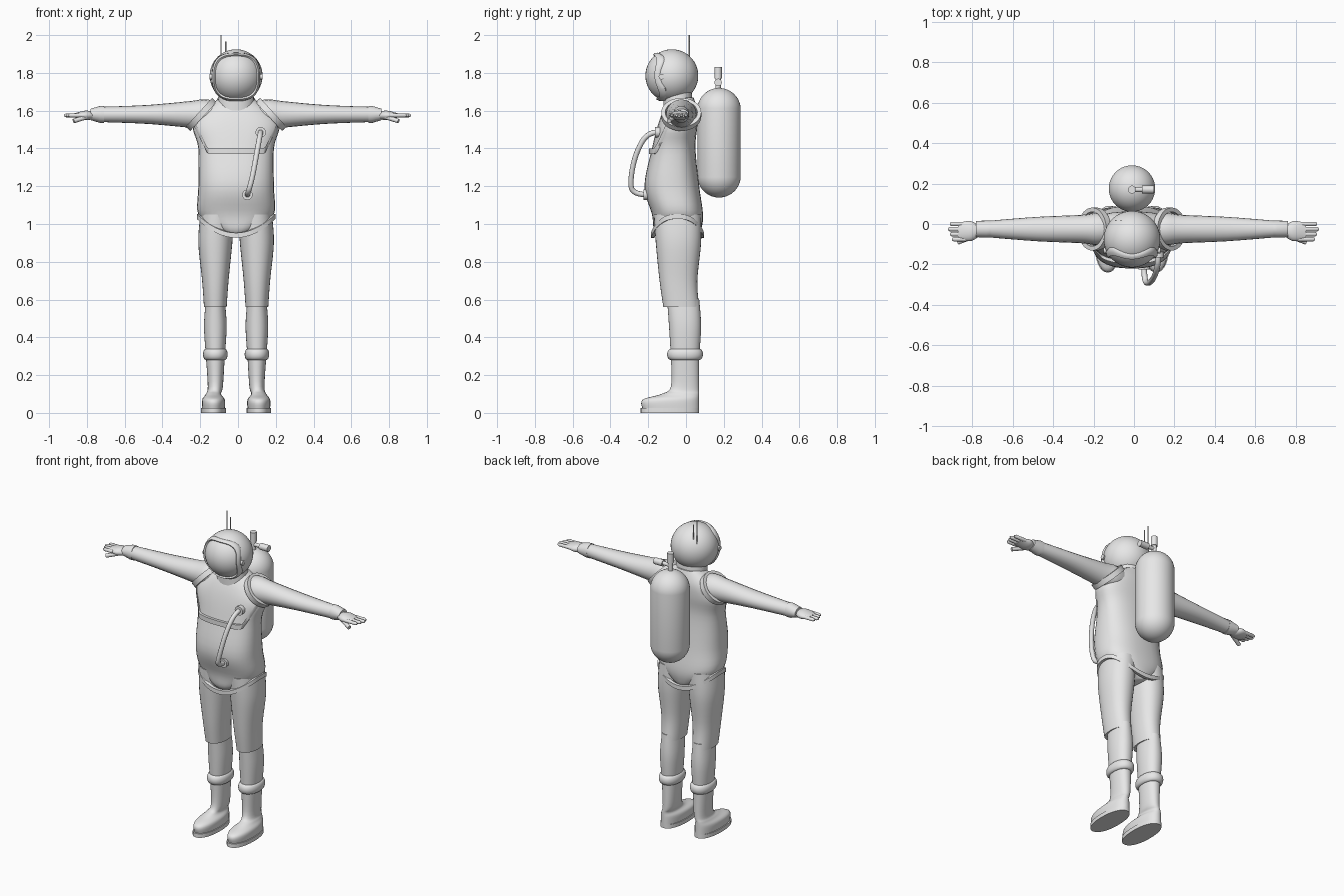
import bpy, bmesh
from math import sin, cos, pi, sqrt, radians
from mathutils import Vector

default_cube = bpy.data.objects.get("Cube")
if default_cube:
    bpy.data.objects.remove(default_cube, do_unlink=True)

suit = bpy.data.materials.new("suit_grey")
suit.use_nodes = True
grey = (.8, .8, .8, 1)
suit.diffuse_color = grey
suit.node_tree.nodes["Principled BSDF"].inputs["Base Color"].default_value = grey

MIDDLE = Vector((-.01, 0, 0))   # centre line of the body
SIDES = {"left": 1, "right": -1}


def power(value, exponent):
    return abs(value) ** (2 / exponent) * (1 if value >= 0 else -1)


def around(count):
    """Cosine and sine pairs round a full turn."""
    turns = [2 * pi * i / count for i in range(count)]
    return [(cos(t), sin(t)) for t in turns]


def blend(rows, steps=5):
    """Pass a smooth curve through a few sections."""
    rows = [Vector(row) for row in rows]
    padded = [rows[0]] + rows + [rows[-1]]
    dense = []
    for before, start, end, after in zip(padded, padded[1:], padded[2:], padded[3:]):
        leave, arrive = (end - before) / 2, (after - start) / 2
        for step in range(steps):
            t = step / steps
            ease = t * t * (3 - 2 * t)
            dense.append(start.lerp(end, ease) + leave * t * (1 - t) ** 2 - arrive * t * t * (1 - t))
    return dense + [rows[-1]]


def finish(name, bm, angle=50):
    bmesh.ops.recalc_face_normals(bm, faces=bm.faces[:])
    mesh = bpy.data.meshes.new(name)
    bm.to_mesh(mesh)
    bm.free()
    mesh.materials.append(suit)
    mesh.shade_smooth()
    mesh.set_sharp_from_angle(angle=radians(angle))
    bpy.context.collection.objects.link(bpy.data.objects.new(name, mesh))


def skin(name, rings, loop=False):
    """Bridge rings of points into one surface, closed or capped."""
    bm = bmesh.new()
    loops = [[bm.verts.new(MIDDLE + Vector(point)) for point in ring] for ring in rings]
    following = loops[1:]
    if loop:
        following.append(loops[0])
    else:
        bm.faces.new(loops[0])
        bm.faces.new(loops[-1])
    for lower, upper in zip(loops, following):
        for i in range(len(lower)):
            bm.faces.new((lower[i - 1], lower[i], upper[i], upper[i - 1]))
    finish(name, bm)


def upright(name, rows, side=1, exponent=2.2):
    """Loft level sections: height, x centre, half width, front y, back y."""
    rings = []
    for height, centre, half_width, front, back in rows:
        middle, depth = (front + back) / 2, (back - front) / 2
        rings.append([(side * (centre + half_width * power(c, exponent)),
                       middle + depth * power(s, exponent), height) for c, s in around(32)])
    skin(name, rings)


def sideways(name, y, z, rows, side):
    """Loft sections along x: x, y radius, z radius."""
    skin(name, [[(side * x, y + wide * c, z + tall * s) for c, s in around(20)]
                for x, wide, tall in rows])


def tube(name, points, radius, order=2):
    curve = bpy.data.curves.new(name, "CURVE")
    curve.dimensions = "3D"
    curve.bevel_depth = radius
    curve.use_fill_caps = True
    spline = curve.splines.new("NURBS")
    spline.points.add(len(points) - 1)
    for control, point in zip(spline.points, points):
        control.co = (*(MIDDLE + Vector(point)), 1)
    spline.use_endpoint_u = True
    spline.order_u = order
    curve.materials.append(suit)
    bpy.context.collection.objects.link(bpy.data.objects.new(name, curve))


def capsule(name, centre, radius, stretch=0):
    """A ball whose halves are moved apart vertically."""
    bm = bmesh.new()
    bmesh.ops.create_uvsphere(bm, u_segments=40, v_segments=25, radius=radius)
    for vert in bm.verts:
        vert.co.z += stretch if vert.co.z > 0 else -stretch
        vert.co += MIDDLE + Vector(centre)
    finish(name, bm)


# Torso
torso = blend([(.93, 0, .02, -.14, .06), (.97, 0, .11, -.17, .08), (1.05, 0, .2, -.18, .09),
               (1.2, 0, .2, -.22, .07), (1.4, 0, .2, -.18, .05), (1.52, 0, .23, -.15, .06),
               (1.6, 0, .18, -.12, .06), (1.67, 0, .08, -.08, .04)])
upright("torso", torso, exponent=2.5)
upright("neck", [(1.6, 0, .1, -.12, .04), (1.7, 0, .09, -.12, .03)])


def chest_y(x, z):
    """Front surface of the torso."""
    nearest = min(torso, key=lambda row: abs(row[0] - z))
    half_width, front, back = nearest[2:]
    reach = 1 - min(abs(x) / half_width, 1) ** 2.5
    return (front + back) / 2 + (front - back) / 2 * reach ** .4


# Chest panel hem, rising to the armpits
hem = []
for i in range(-20, 21):
    x = .011 * i
    z = 1.37 + 2 * max(0, abs(x) - .15)
    y = chest_y(x, z)
    hem.append([(x, y + inset, z + rise)
                for inset, rise in ((-.008, 0), (-.008, .03), (.02, .03), (.02, 0))])
skin("chest_hem", hem)

# Belt dipping at the middle of front and back
belt = []
for c, s in around(64):
    across, along = power(c, 2.5), power(s, 2.5)
    z = .94 + .1 * across ** 2
    belt.append([(.2 * across * grow, -.045 + .135 * along * grow, z + rise)
                 for grow, rise in ((.9, -.013), (1.04, -.013), (1.04, .013), (.9, .013))])
skin("belt", belt, loop=True)

for label, side in SIDES.items():
    # Legs
    upright(label + "_thigh", blend([(1.05, .1, .09, -.17, .08), (.9, .11, .09, -.16, .08),
                                     (.7, .11, .07, -.14, .06), (.56, .11, .06, -.12, .07)]), side)
    upright(label + "_shin", blend([(.6, .11, .05, -.1, .07), (.46, .11, .06, -.09, .08),
                                    (.3, .11, .05, -.08, .07)]), side)
    cuff = [(.31 - .03 * c, .11, .05 + .015 * s, -.08 - .02 * s, .07 + .02 * s)
            for c, s in around(16)[:9]]
    upright(label + "_boot_cuff", cuff, side)
    upright(label + "_boot", blend([(.02, .12, .06, -.23, .07), (.07, .12, .06, -.23, .07),
                                    (.1, .12, .04, -.13, .07), (.14, .11, .04, -.08, .07),
                                    (.3, .11, .05, -.08, .07)]), side)
    upright(label + "_sole", [(z, .12, .066, -.24, .07) for z in (0, .025)], side)

    # Arms
    sideways(label + "_arm", -.025, 1.58, blend([(.1, .07, .07), (.17, .08, .08), (.25, .07, .07),
                                                 (.47, .06, .05), (.72, .04, .04)]), side)
    sideways(label + "_glove_cuff", -.025, 1.58, [(.7, .042, .045), (.72, .042, .045), (.77, .04, .03)], side)

    # Hands
    sideways(label + "_palm", -.035, 1.575, blend([(.76, .03, .02), (.8, .05, .025), (.86, .04, .01)]), side)
    for k in range(4):
        tip = .91 - .01 * abs(k - 2)
        if label == "left":
            tip += .015
        rows = [(.82, .011, .011), (tip - .01, .011, .01), (tip, .005, .005)]
        sideways(label + "_finger", -.075 + .025 * k, 1.575, rows, side)
    tube(label + "_thumb", [(.78 * side, -.06, 1.57), (.86 * side, -.09, 1.545)], .012)

    # Shoulder band, a tilted ring round the arm
    centre = Vector((.185 * side, -.025, 1.58))
    slope = Vector((.066 * side, 0, -.072))
    depth = Vector((0, .1, 0))
    lean = Vector((.012 * side, 0, .011))
    corners = ((.85, -1), (1.06, -1), (1.06, 1), (.85, 1))
    skin(label + "_shoulder_band",
         [[centre + (slope * c + depth * s) * grow + lean * shift for grow, shift in corners]
          for c, s in around(40)], loop=True)

    # Visor bolt
    tube(label + "_visor_bolt", [(.1 * side, -.13, 1.78), (.14 * side, -.13, 1.78)], .015)

# Helmet with a raised visor frame
head = Vector((0, -.075, 1.785))
radius = .14
capsule("helmet", head, radius)
frame = []
for c, s in around(64):
    ring = []
    for spread, lift in ((1, .95), (1, 1.07), (1.07, 1.07), (1.13, 1.03), (1.15, .95)):
        x = spread * .11 * power(c, 2.8)
        z = spread * .11 * power(s, 2.8) - .006
        y = -sqrt(max(radius ** 2 - x * x - z * z, .001))
        ring.append(head + Vector((x, y, z)).normalized() * radius * lift)
    frame.append(ring)
skin("visor_frame", frame, loop=True)

# Antennas
for name, x, top in (("tall_antenna", -.08, 2), ("short_antenna", -.055, 1.965)):
    tube(name, [(x, .017, 1.83), (x, .017, top)], .003)

# Air tank and valve
capsule("air_tank", (0, .175, 1.43), .115, stretch=.175)
tube("valve_stem", [(0, .17, 1.7), (0, .17, 1.78)], .015)
tube("valve_cap", [(0, .17, 1.77), (0, .17, 1.83)], .02)
tube("valve_pipe", [(0, .17, 1.75), (.05, .17, 1.75)], .012)
tube("valve_knob", [(.05, .17, 1.75), (.11, .17, 1.75)], .02)

# Air hose with end flanges
tube("air_hose", [(.13, -.14, 1.485), (.13, -.2, 1.49), (.11, -.265, 1.38), (.085, -.295, 1.24),
                  (.06, -.285, 1.155), (.06, -.2, 1.155)], .014, order=3)
for x, y, z in ((.13, -.15, 1.485), (.06, -.21, 1.155)):
    tube("hose_flange", [(x, y + .03, z), (x, y - .015, z)], .028)
